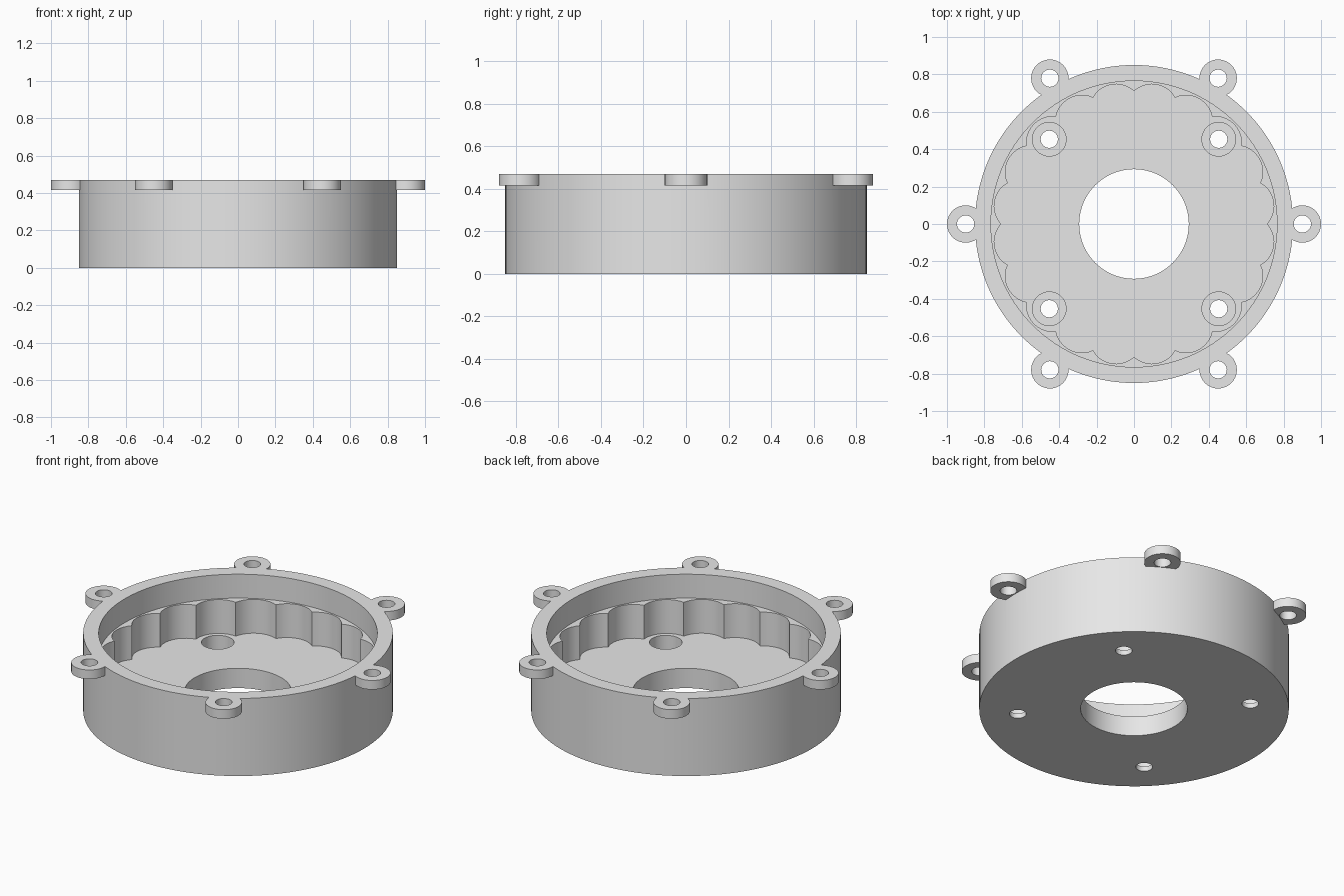
import bpy, bmesh
from math import sin, cos, pi, radians, atan2, hypot

cube = bpy.data.objects.get("Cube")
if cube:
    bpy.data.objects.remove(cube, do_unlink=True)

HEIGHT, LEDGE, FLOOR, SEAT = 0.47, 0.325, 0.12, 0.03
LOBES, CUSP_R, PEAK_R = 20, 0.71, 0.755

grey = bpy.data.materials.new("light grey")
grey.use_nodes = True
grey.diffuse_color = (0.8, 0.8, 0.8, 1)
grey.node_tree.nodes["Principled BSDF"].inputs["Base Color"].default_value = (0.8, 0.8, 0.8, 1)


def prism(name, outline, z0, z1):
    """Extrude a closed outline from z0 up to z1."""
    bm = bmesh.new()
    base = bm.faces.new([bm.verts.new((x, y, z0)) for x, y in outline])
    top = bmesh.ops.extrude_face_region(bm, geom=[base])["geom"]
    bmesh.ops.translate(bm, vec=(0, 0, z1 - z0),
                        verts=[g for g in top if isinstance(g, bmesh.types.BMVert)])
    bmesh.ops.recalc_face_normals(bm, faces=bm.faces)
    mesh = bpy.data.meshes.new(name)
    bm.to_mesh(mesh)
    bm.free()
    mesh.materials.append(grey)
    obj = bpy.data.objects.new(name, mesh)
    bpy.context.collection.objects.link(obj)
    return obj


def circle(r, cx=0, cy=0, n=32):
    return [(cx + r * cos(2 * pi * i / n), cy + r * sin(2 * pi * i / n)) for i in range(n)]


def scallops(steps=10):
    """Ring of outward arcs meeting at inward cusps."""
    half = CUSP_R * sin(pi / LOBES)
    rise = PEAK_R - CUSP_R * cos(pi / LOBES)
    r = (half ** 2 + rise ** 2) / (2 * rise)
    centre = PEAK_R - r
    sweep = atan2(half, r - rise)
    points = []
    for k in range(LOBES):
        mid = 2 * pi * (k + 0.5) / LOBES
        for i in range(steps):
            a = sweep * (2 * i / steps - 1)
            x, y = centre + r * cos(a), r * sin(a)
            angle, dist = mid + atan2(y, x), hypot(x, y)
            points.append((dist * cos(angle), dist * sin(angle)))
    return points


def combine(target, tool, operation):
    mod = target.modifiers.new(tool.name, 'BOOLEAN')
    mod.operation, mod.solver, mod.object = operation, 'EXACT', tool
    bpy.context.view_layer.objects.active = target
    bpy.ops.object.modifier_apply(modifier=mod.name)
    bpy.data.objects.remove(tool, do_unlink=True)


# Round housing with six mounting lugs on the rim
housing = prism("housing", circle(0.85, n=128), 0, HEIGHT)
lugs = [(0.9 * cos(radians(a)), 0.9 * sin(radians(a))) for a in range(0, 360, 60)]
for x, y in lugs:
    combine(housing, prism("lug", circle(0.1, x, y, 40), 0.415, HEIGHT), 'UNION')

# Upper bore, scalloped pocket and central opening
combine(housing, prism("bore", circle(0.765, n=128), LEDGE, 0.6), 'DIFFERENCE')
combine(housing, prism("pocket", scallops(), FLOOR, 0.4), 'DIFFERENCE')
combine(housing, prism("opening", circle(0.293, n=80), -0.1, 0.3), 'DIFFERENCE')

# Lug holes
for x, y in lugs:
    combine(housing, prism("lug_hole", circle(0.046, x, y), 0.3, 0.6), 'DIFFERENCE')

# Counterbored screw holes in the floor
for x in (-0.453, 0.453):
    for y in (-0.453, 0.453):
        combine(housing, prism("counterbore", circle(0.09, x, y, 40), SEAT, 0.2), 'DIFFERENCE')
        combine(housing, prism("screw_hole", circle(0.046, x, y), -0.1, 0.25), 'DIFFERENCE')

# Smooth round walls with crisp edges
bpy.ops.object.select_all(action='DESELECT')
housing.select_set(True)
bpy.context.view_layer.objects.active = housing
bpy.ops.object.shade_smooth_by_angle(angle=radians(30))
